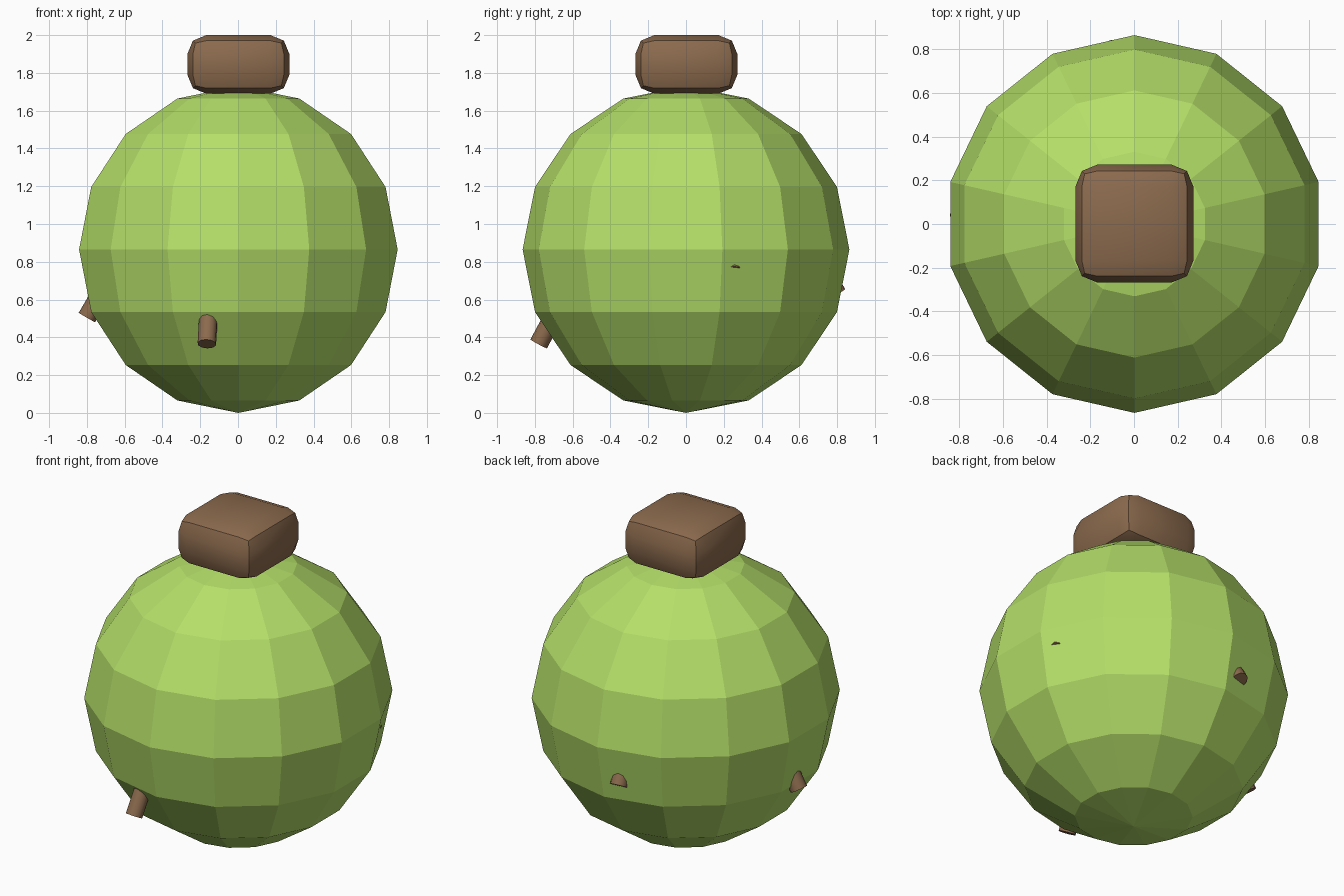
import bpy, bmesh
from math import radians
from mathutils import Vector

cube = bpy.data.objects.get("Cube")
if cube:
    bpy.data.objects.remove(cube, do_unlink=True)


def make_material(name, color):
    mat = bpy.data.materials.new(name)
    mat.use_nodes = True
    mat.diffuse_color = (*color, 1)
    mat.node_tree.nodes["Principled BSDF"].inputs["Base Color"].default_value = (*color, 1)
    return mat


def make_object(name, bm, mat, smooth_angle=None):
    mesh = bpy.data.meshes.new(name)
    bm.to_mesh(mesh)
    bm.free()
    mesh.materials.append(mat)
    obj = bpy.data.objects.new(name, mesh)
    bpy.context.collection.objects.link(obj)
    if smooth_angle:
        bpy.ops.object.select_all(action='DESELECT')
        obj.select_set(True)
        bpy.context.view_layer.objects.active = obj
        bpy.ops.object.shade_smooth_by_angle(angle=radians(smooth_angle))
    return obj


green = make_material("leaf green", (0.46, 0.74, 0.14))
brown = make_material("bark brown", (0.26, 0.145, 0.075))

# Faceted round body, with a vertex column facing front and back
RADIUS = 0.865
bm = bmesh.new()
bmesh.ops.create_uvsphere(bm, u_segments=14, v_segments=8, radius=RADIUS)
body = make_object("body", bm, green)
body.location = (0.002, 0, RADIUS)

# Chunky bevelled cap on top
bm = bmesh.new()
bmesh.ops.create_cube(bm, size=1)
bmesh.ops.scale(bm, vec=(0.54, 0.54, 0.31), verts=bm.verts)
bmesh.ops.bevel(bm, geom=bm.edges[:], offset=0.1, segments=2,
                profile=0.5, affect='EDGES')
cap = make_object("cap", bm, brown, 30)
cap.location = (0.002, 0.002, 1.845)


# Short twigs poking out of the body; tip is the outer end, lean points inwards
def make_twig(name, tip, lean, length=0.24):
    bm = bmesh.new()
    bmesh.ops.create_cone(bm, cap_ends=True, segments=10, radius1=0.05,
                          radius2=0.05, depth=length)
    twig = make_object(name, bm, brown, 40)
    axis = Vector(lean).normalized()
    twig.rotation_mode = 'QUATERNION'
    twig.rotation_quaternion = axis.to_track_quat('Z', 'Y')
    twig.location = Vector(tip) + axis * length / 2


make_twig("front_twig", (-0.165, -0.78, 0.365), (0.05, 0.47, 0.88))
make_twig("right_twig", (-0.80, 0.04, 0.505), (0.5, -0.02, 0.86))
make_twig("back_twig", (-0.10, 0.80, 0.63), (0.06, -0.5, 0.86))
make_twig("left_twig", (0.762, 0.244, 0.75), (-0.48, -0.15, 0.86))
